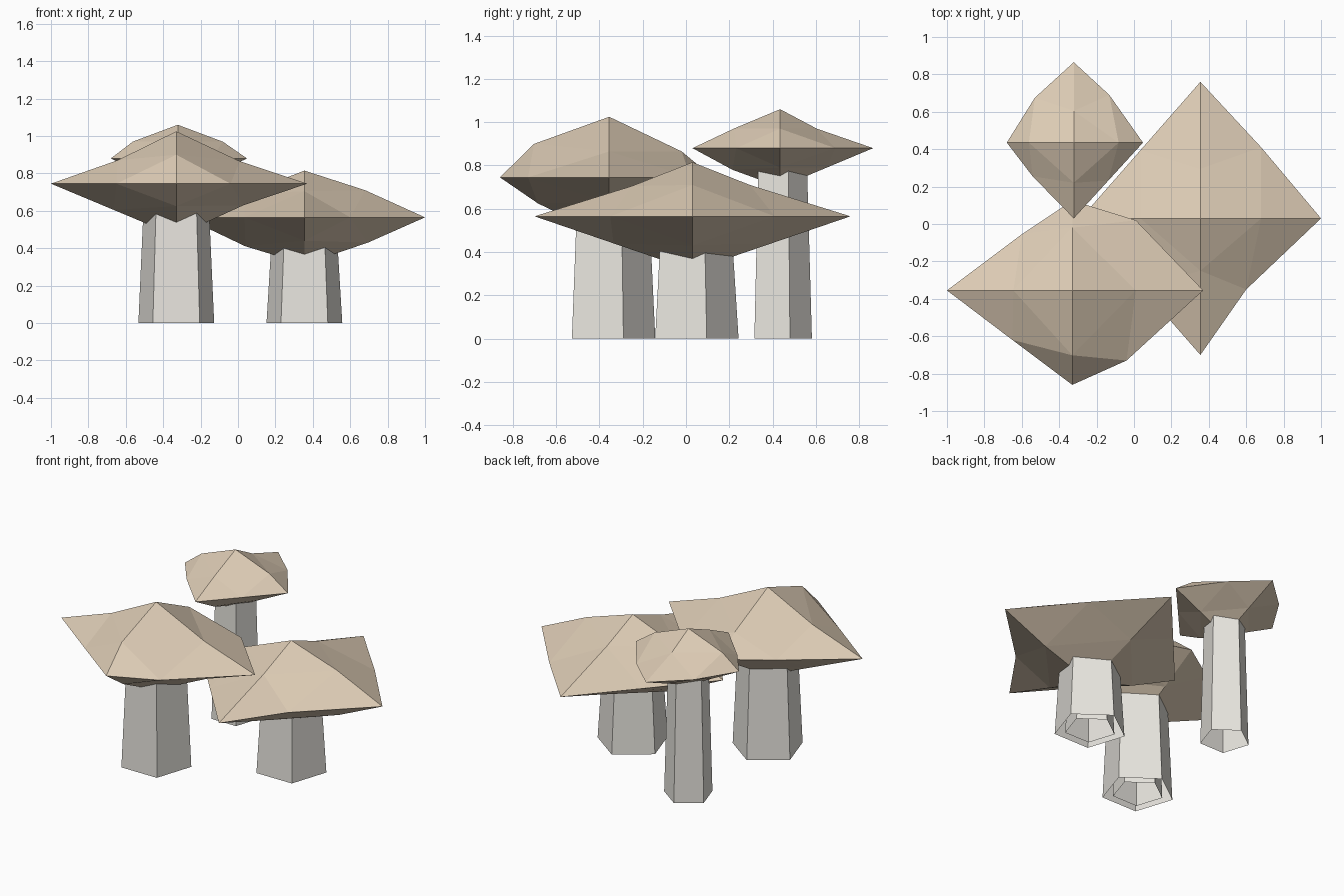
import bpy, bmesh, math
from mathutils import Vector

if "Cube" in bpy.data.objects:
    bpy.data.objects.remove(bpy.data.objects["Cube"])


def material(name, color):
    m = bpy.data.materials.new(name)
    m.diffuse_color = color
    m.use_nodes = True
    m.node_tree.nodes["Principled BSDF"].inputs["Base Color"].default_value = m.diffuse_color
    return m


CAP = material("cap_tan", (0.72, 0.60, 0.46, 1))
STEM = material("stem_pale", (0.80, 0.78, 0.73, 1))


def finish(name, bm, mat, loc):
    bmesh.ops.remove_doubles(bm, verts=bm.verts, dist=0.0005)
    me = bpy.data.meshes.new(name)
    bm.to_mesh(me)
    bm.free()
    me.materials.append(mat)
    ob = bpy.data.objects.new(name, me)
    ob.location = loc
    bpy.context.collection.objects.link(ob)
    return ob


# Cap: octahedron whose edges are split once, with uneven midpoints
def cap(name, loc, left, right, front, back, h, mids):
    tips = {(1, 0, 0): right, (-1, 0, 0): left, (0, 1, 0): back,
            (0, -1, 0): front, (0, 0, 1): h, (0, 0, -1): h}
    tip = {k: Vector(k) * r for k, r in tips.items()}

    def mid(a, b):
        key = tuple(p + q for p, q in zip(a, b))
        return Vector(mids[key]) if key in mids else (tip[a] + tip[b]) / 2

    bm = bmesh.new()
    for sx in (1, -1):
        for sy in (1, -1):
            for sz in (1, -1):
                x, y, z = (sx, 0, 0), (0, sy, 0), (0, 0, sz)
                X, Y, Z = tip[x], tip[y], tip[z]
                xy, yz, zx = mid(x, y), mid(y, z), mid(z, x)
                for tri in ((X, xy, zx), (Y, yz, xy), (Z, zx, yz), (xy, yz, zx)):
                    if sx * sy * sz < 0:
                        tri = tri[::-1]
                    bm.faces.new([bm.verts.new(p) for p in tri])
    return finish(name, bm, CAP, loc)


# Stem: open five-sided tapered tube with its flat side to the front
def stem(name, x, y, r0, r1, h):
    bm = bmesh.new()
    rings = []
    for r, z in ((r0, 0), (r1, h)):
        rings.append([bm.verts.new((r * math.sin(i * math.tau / 5),
                                    r * math.cos(i * math.tau / 5), z))
                      for i in range(5)])
    for i in range(5):
        j = (i + 1) % 5
        bm.faces.new((rings[0][j], rings[0][i], rings[1][i], rings[1][j]))
    return finish(name, bm, STEM, (x, y, 0))


# Front left mushroom
cap("front_left_cap", (-0.33, -0.355, 0.745), 0.67, 0.70, 0.505, 0.48, 0.28, {
    (1, 1, 0): (0.34, 0.375, 0), (-1, 1, 0): (-0.27, 0.30, 0),
    (1, -1, 0): (0.29, -0.375, 0), (-1, -1, 0): (-0.32, -0.265, 0),
    (0, -1, 1): (0, -0.347, 0.155), (0, 1, 1): (0, 0.335, 0.12),
    (1, 0, 1): (0.34, 0, 0.12), (-1, 0, 1): (-0.315, 0, 0.125),
    (1, 0, -1): (0.36, 0, -0.115), (0, -1, -1): (0, -0.33, -0.12)})
stem("front_left_stem", -0.33, -0.355, 0.213, 0.178, 0.745)
stem("front_left_stem_core", -0.33, -0.355, 0.15, 0.122, 0.745)

# Right mushroom
cap("right_cap", (0.355, 0.03, 0.565), 0.64, 0.645, 0.73, 0.73, 0.25, {
    (1, 1, 0): (0.325, 0.38, 0), (1, -1, 0): (0.245, -0.38, 0),
    (1, 0, 1): (0.325, 0, 0.145), (0, -1, 1): (0, -0.28, 0.14),
    (0, 1, 1): (0, 0.265, 0.145), (1, 0, -1): (0.34, 0, -0.135),
    (-1, 0, -1): (-0.315, 0, -0.155)})
stem("right_stem", 0.355, 0.03, 0.213, 0.177, 0.565)
stem("right_stem_core", 0.355, 0.03, 0.15, 0.122, 0.565)

# Back left mushroom, tallest and smallest
cap("back_left_cap", (-0.322, 0.435, 0.88), 0.358, 0.37, 0.405, 0.43, 0.18, {
    (1, 1, 0): (0.19, 0.255, 0), (-1, 1, 0): (-0.208, 0.24, 0),
    (-1, -1, 0): (-0.22, -0.18, 0), (1, 0, 1): (0.24, 0, 0.09),
    (-1, 0, 1): (-0.24, 0, 0.09), (0, 1, 1): (0, 0.17, 0.09),
    (0, -1, 1): (0, -0.215, 0.09), (0, -1, -1): (0, -0.22, -0.1)})
stem("back_left_stem", -0.322, 0.435, 0.147, 0.122, 0.88)
